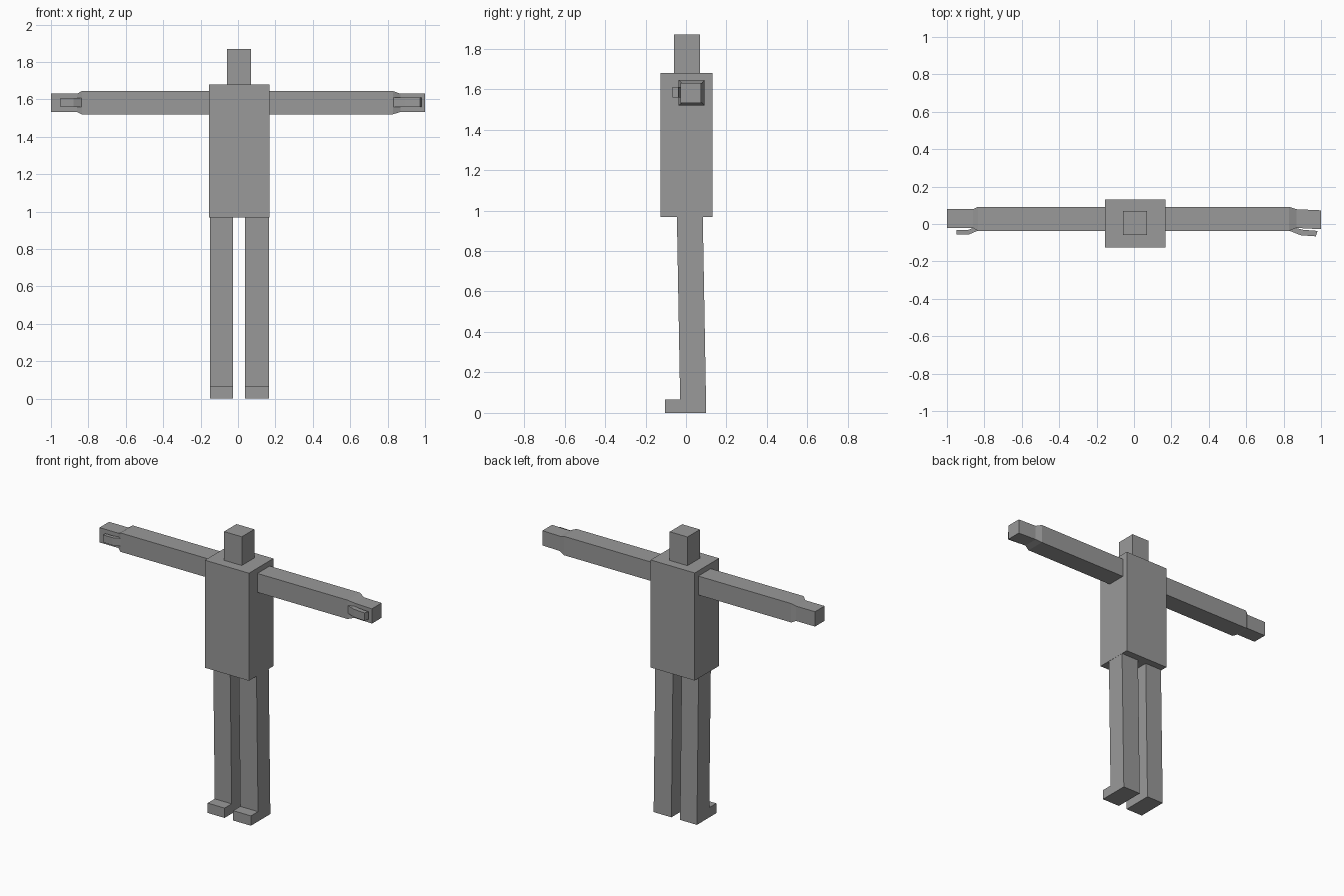
import bpy
import bmesh
from mathutils import Vector

cube = bpy.data.objects.get("Cube")
if cube:
    bpy.data.objects.remove(cube, do_unlink=True)

# Single plain grey
GREY = (0.32, 0.32, 0.32, 1)
grey = bpy.data.materials.new("plain grey")
grey.use_nodes = True
grey.diffuse_color = GREY
grey.node_tree.nodes["Principled BSDF"].inputs["Base Color"].default_value = GREY


def finish(name, bm):
    bmesh.ops.recalc_face_normals(bm, faces=bm.faces[:])
    mesh = bpy.data.meshes.new(name)
    bm.to_mesh(mesh)
    bm.free()
    mesh.materials.append(grey)
    obj = bpy.data.objects.new(name, mesh)
    bpy.context.collection.objects.link(obj)
    return obj


def box(name, low, high):
    bm = bmesh.new()
    bmesh.ops.create_cube(bm, size=1)
    low, high = Vector(low), Vector(high)
    for v in bm.verts:
        v.co = (low + high) / 2 + v.co * (high - low)
    return finish(name, bm)


def prism(name, points, axis, start, end):
    """Extrude a flat outline along x (outline in y, z) or z (outline in x, y)."""
    bm = bmesh.new()
    place = (lambda p: (start, *p)) if axis == "x" else (lambda p: (*p, start))
    face = bm.faces.new([bm.verts.new(place(p)) for p in points])
    moved = bmesh.ops.extrude_face_region(bm, geom=[face])["geom"]
    step = Vector((end - start, 0, 0)) if axis == "x" else Vector((0, 0, end - start))
    bmesh.ops.translate(bm, vec=step, verts=[g for g in moved if isinstance(g, bmesh.types.BMVert)])
    return finish(name, bm)


def loft(name, sections):
    """Join rectangular sections (x, y low, y high, z low, z high) along x."""
    bm = bmesh.new()
    rings = []
    for x, y0, y1, z0, z1 in sections:
        corners = ((y0, z0), (y1, z0), (y1, z1), (y0, z1))
        rings.append([bm.verts.new((x, y, z)) for y, z in corners])
    for a, b in zip(rings, rings[1:]):
        for i in range(4):
            j = (i + 1) % 4
            bm.faces.new((a[i], a[j], b[j], b[i]))
    bm.faces.new(rings[0])
    bm.faces.new(rings[-1])
    return finish(name, bm)


# Torso and head
box("torso", (-0.155, -0.125, 0.968), (0.168, 0.13, 1.68))
box("head", (-0.06, -0.06, 1.68), (0.07, 0.07, 1.87))

# Legs with forward feet, sharing one side outline
LEG = [(-0.045, 0.968), (0.083, 0.968), (0.1, 0), (-0.103, 0), (-0.103, 0.065), (-0.029, 0.065)]
prism("left_leg", LEG, "x", 0.037, 0.167)
prism("right_leg", LEG, "x", -0.15, -0.026)

# Arms narrowing into hands
ARM = (-0.037, 0.092, 1.52, 1.645)
HAND = (-0.021, 0.079, 1.532, 1.63)
loft("left_arm", [(0.168, *ARM), (0.828, *ARM), (0.868, *HAND), (1, -0.028, 0.073, 1.532, 1.63)])
loft("right_arm", [(-0.155, *ARM), (-0.835, *ARM), (-0.86, *HAND), (-1, *HAND)])

# Bent thumbs in front of the hands
LEFT_THUMB = [(0.83, -0.036), (0.89, -0.06), (0.972, -0.066), (0.982, -0.037), (0.905, -0.031), (0.865, -0.021)]
RIGHT_THUMB = [(-0.836, -0.036), (-0.88, -0.055), (-0.95, -0.055), (-0.95, -0.031), (-0.885, -0.031), (-0.86, -0.021)]
prism("left_thumb", LEFT_THUMB, "z", 1.558, 1.61)
prism("right_thumb", RIGHT_THUMB, "z", 1.558, 1.608)
